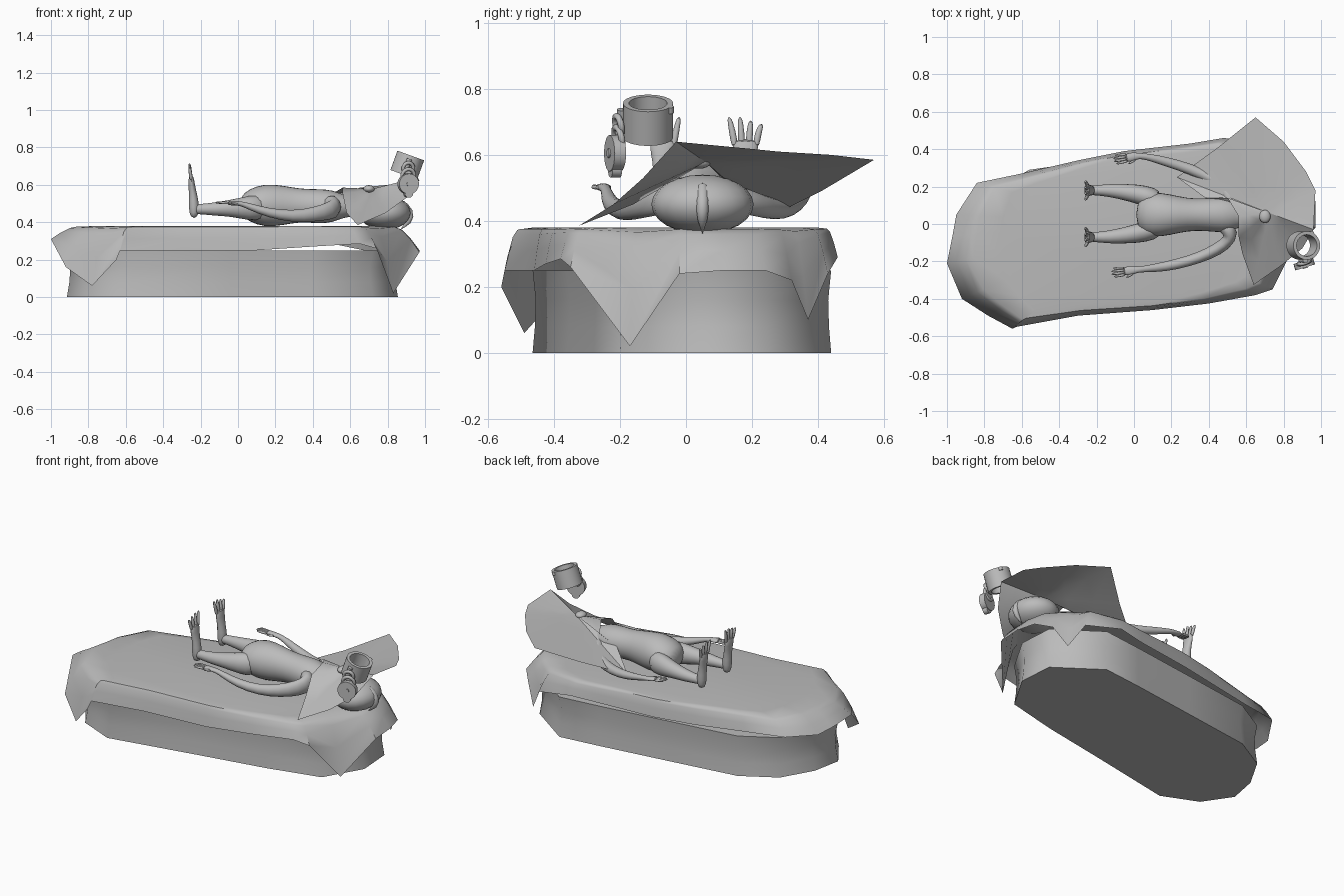
import bpy, bmesh, math
from mathutils import Vector, Matrix

if "Cube" in bpy.data.objects:
    bpy.data.objects.remove(bpy.data.objects["Cube"])

grey = bpy.data.materials.new("plain grey")
grey.use_nodes = True
COLOUR = (0.5, 0.5, 0.5, 1)
grey.diffuse_color = COLOUR
grey.node_tree.nodes["Principled BSDF"].inputs["Base Color"].default_value = COLOUR


def finish(name, bm, angle=40, subdiv=0, solid=False):
    """Turn a bmesh into a smooth-shaded object."""
    if solid:
        bmesh.ops.recalc_face_normals(bm, faces=bm.faces)
    mesh = bpy.data.meshes.new(name)
    bm.to_mesh(mesh)
    bm.free()
    mesh.materials.append(grey)
    ob = bpy.data.objects.new(name, mesh)
    bpy.context.collection.objects.link(ob)
    bpy.context.view_layer.objects.active = ob
    bpy.ops.object.select_all(action='DESELECT')
    ob.select_set(True)
    bpy.ops.object.shade_smooth_by_angle(angle=math.radians(angle))
    if subdiv:
        mod = ob.modifiers.new("smooth", 'SUBSURF')
        mod.levels = mod.render_levels = subdiv
    return ob


def bridge(bm, rings):
    for a, b in zip(rings, rings[1:]):
        for i in range(len(a)):
            j = (i + 1) % len(a)
            bm.faces.new((a[i], a[j], b[j], b[i]))


def limb(name, path, sides=10, subdiv=1):
    """Sweep an ellipse along a path of (x, y, z, side radius, other radius)."""
    bm = bmesh.new()
    pts = [Vector(p[:3]) for p in path]
    rings = []
    for i, p in enumerate(path):
        t = (pts[min(i + 1, len(pts) - 1)] - pts[max(i - 1, 0)]).normalized()
        side = t.cross(Vector((0, 0, 1)) if abs(t.z) < 0.8 else Vector((1, 0, 0))).normalized()
        up = side.cross(t)
        angles = [math.tau * k / sides for k in range(sides)]
        rings.append([bm.verts.new(pts[i] + side * math.cos(a) * p[3] + up * math.sin(a) * p[4])
                      for a in angles])
    bridge(bm, rings)
    bm.faces.new(rings[0])
    bm.faces.new(rings[-1])
    return finish(name, bm, 80, subdiv, True)


def ball(name, loc, size):
    bm = bmesh.new()
    bmesh.ops.create_uvsphere(bm, u_segments=20, v_segments=12, radius=1)
    bmesh.ops.transform(bm, verts=bm.verts, matrix=Matrix.Translation(loc) @ Matrix.Diagonal((*size, 1)))
    return finish(name, bm, 80)


# Plinth: an irregular polygon lofted with a slight waist
outline = [(.72, -.2), (.855, .03), (.84, .25), (.57, .44), (.31, .41), (-.13, .35), (-.56, .29),
           (-.77, .17), (-.88, -.02), (-.915, -.2), (-.8, -.37), (-.58, -.465), (-.04, -.36), (.39, -.28)]
bm = bmesh.new()
rings = [[bm.verts.new((x * s, y * s, z)) for x, y in outline]
         for z, s in ((0, 1), (.08, .985), (.16, .98), (.25, 1))]
bridge(bm, rings)
bm.faces.new(rings[0])
bm.faces.new(rings[-1])
finish("plinth", bm, 60, solid=True)

# Bed cover: flat top, shoulder that flares toward the ends, uneven hem with drooping corners
hem = [(-.65, -.56, .2), (-.63, -.55, .25), (-.3, -.49, .25), (.1, -.46, .25), (.4, -.425, .27),
       (.65, -.38, .285), (.74, -.35, .26), (.83, -.17, .02), (.97, -.02, .24), (.97, .12, .25),
       (.94, .24, .25), (.87, .32, .22), (.8, .37, .1), (.72, .43, .24), (.48, .46, .29), (.3, .43, .28),
       (-.05, .39, .27), (-.3, .34, .27), (-.6, .27, .28), (-.84, .22, .29), (-.95, .05, .27),
       (-.97, -.06, .28), (-1, -.21, .31), (-.92, -.4, .16), (-.78, -.49, .06)]
bm = bmesh.new()
rings = []
for inset, drop in ((0, 1), (.05, .52), (.1, .16), (.14, .04), (.28, 0)):
    ring = []
    for x, y, z in hem:
        scale = 1 - inset * (.35 + .65 * x * x)
        ring.append(bm.verts.new((x * scale, y * scale, .38 - (.38 - z) * drop)))
    rings.append(ring)
bridge(bm, rings)
bm.faces.new(rings[-1])
finish("bed_cover", bm, 50)

# Sheet draped over the head, high at the back corner
edge = [(.65, .57, .585), (.45, .41, .49), (.23, .25, .41), (.38, .14, .5), (.5, .14, .55),
        (.56, .04, .585), (.56, -.07, .55), (.58, -.16, .45), (.64, -.325, .385), (.79, -.22, .45),
        (.9, -.13, .53), (.96, -.03, .64), (.97, .18, .62), (.92, .28, .61), (.8, .44, .6)]
bm = bmesh.new()
centre = Vector((.72, .06, .578))
rings = []
for f in (1, .65, .3):
    rings.append([bm.verts.new(centre.lerp(Vector(p), f)) for p in edge])
bridge(bm, rings)
top = bm.verts.new(centre)
for i in range(len(edge)):
    bm.faces.new((rings[-1][i], rings[-1][(i + 1) % len(edge)], top))
finish("head_sheet", bm, 40)
ball("nose", (.70, .04, .578), (.03, .035, .02))

# Head under the sheet, with a ridge on the crown
ball("head", (.785, .05, .45), (.14, .155, .09))
limb("crown_ridge", [(.85, .05, .345, .01, .01), (.92, .05, .40, .02, .022),
                     (.925, .05, .46, .02, .022), (.87, .05, .52, .018, .01)])

# Torso from hips to neck
limb("torso", [(.01, .05, .49, .06, .05), (.06, .05, .49, .115, .09), (.14, .05, .49, .125, .12),
               (.24, .05, .49, .1, .11), (.33, .05, .49, .085, .09), (.43, .05, .485, .095, .095),
               (.51, .05, .485, .1, .09), (.56, .05, .485, .065, .06), (.68, .05, .48, .045, .045)], 14)

# Legs with upright feet and splayed toes
for label, y, s in (("left", .18, 1), ("right", -.07, -1)):
    limb(label + "_leg", [(.14, y - s * .055, .48, .06, .08), (.05, y - s * .025, .475, .058, .068),
                          (-.04, y - s * .01, .475, .047, .047), (-.13, y, .47, .037, .037),
                          (-.2, y, .47, .028, .028), (-.24, y, .47, .028, .03)])
    limb(label + "_foot", [(-.235, y, .42, .022, .02), (-.235, y, .48, .034, .032),
                           (-.24, y, .55, .028, .022), (-.25, y, .61, .04, .018),
                           (-.25, y, .65, .045, .014)])
    for k in range(4):
        off = (k - 1.5) * .026
        tip = .725 - .012 * abs(k - 1.5 + s)
        limb(label + "_toe", [(-.25, y + off * .8, .62, .013, .012), (-.255, y + off, .67, .012, .011),
                              (-.26, y + off * 1.3, tip, .008, .008)], 6)


def arm(label, path, hand, heading):
    """An arm that runs into a narrow palm with four fingers and a thumb."""
    start, d = Vector(hand), Vector(heading).normalized()
    cross = Vector((-d.y, d.x, 0)).normalized()
    knuckles = start + d * .06
    palm = [(*(start + d * t), r, .013) for t, r in ((0, .016), (.03, .025), (.075, .026))]
    limb(label + "_arm", path + palm)
    for k in range(4):
        root = knuckles + cross * (k - 1.5) * .012
        tip = root + d * (.085 - .012 * abs(k - 1.5)) + cross * (k - 1.5) * .003
        limb(label + "_finger", [(*root, .009, .009), (*root.lerp(tip, .6), .008, .008),
                                 (*tip, .006, .006)], 6)
    thumb = start + d * .015 + cross * .015
    limb(label + "_thumb", [(*thumb, .011, .01), (*(thumb + d * .05 + cross * .02), .007, .007)], 6)


# Arms lying beside the body
arm("right", [(.47, .0, .5, .05, .06), (.53, -.05, .48, .045, .06), (.49, -.11, .46, .038, .05),
              (.4, -.16, .44, .033, .04), (.29, -.2, .43, .03, .033), (.16, -.23, .45, .028, .026),
              (.06, -.24, .485, .018, .018)], (.015, -.245, .5), (-1, -.12, .04))
arm("left", [(.52, .1, .48, .05, .05), (.5, .18, .46, .036, .04), (.43, .24, .44, .034, .036),
             (.3, .295, .43, .03, .03), (.17, .335, .45, .027, .025), (.07, .36, .475, .018, .018)],
    (.025, .365, .485), (-1, -.17, .12))

# Open cuff: a thick tilted tube turned from a rectangular profile
tilt = Matrix.Translation((.905, -.115, .705)) @ Matrix.Rotation(math.radians(20), 4, 'Y')
bm = bmesh.new()
profile = [(.076, -.055), (.076, .055), (.058, .055), (.058, -.055)]
loops = []
for k in range(32):
    a = math.tau * k / 32
    loops.append([bm.verts.new(tilt @ Vector((r * math.cos(a), r * math.sin(a), z))) for r, z in profile])
bridge(bm, loops + loops[:1])
finish("cuff", bm, 40, solid=True)


def rod(name, loc, radius, depth, matrix, sides=16):
    bm = bmesh.new()
    bmesh.ops.create_cone(bm, cap_ends=True, segments=sides, radius1=radius, radius2=radius, depth=depth)
    bmesh.ops.transform(bm, verts=bm.verts, matrix=matrix @ Matrix.Translation(loc))
    return finish(name, bm, 40)


rod("cuff_hinge", (.03, .066, .045), .012, .02, tilt)
rod("cuff_lug", (0, -.08, 0), .014, .07, tilt)

# Padlock hanging from the cuff
for name, z, r in (("shackle_link", .69, .028), ("shackle", .65, .034)):
    bpy.ops.mesh.primitive_torus_add(location=(.91, -.205, z), rotation=(math.pi / 2 + .2, 0, .3),
                                     major_radius=r, minor_radius=.01,
                                     major_segments=20, minor_segments=8)
    ring = bpy.context.object
    ring.name = name
    ring.data.materials.append(grey)
    bpy.ops.object.shade_smooth_by_angle(angle=math.radians(60))
face = Matrix.Translation((.91, -.215, .605)) @ Matrix.Rotation(.3, 4, 'Z') @ Matrix.Rotation(math.pi / 2, 4, 'X')
rod("lock_body", (0, 0, 0), .055, .036, face, 20)
rod("lock_foot", (0, -.05, 0), .024, .03, face)
rod("keyhole_plate", (0, 0, .02), .014, .006, face, 12)
